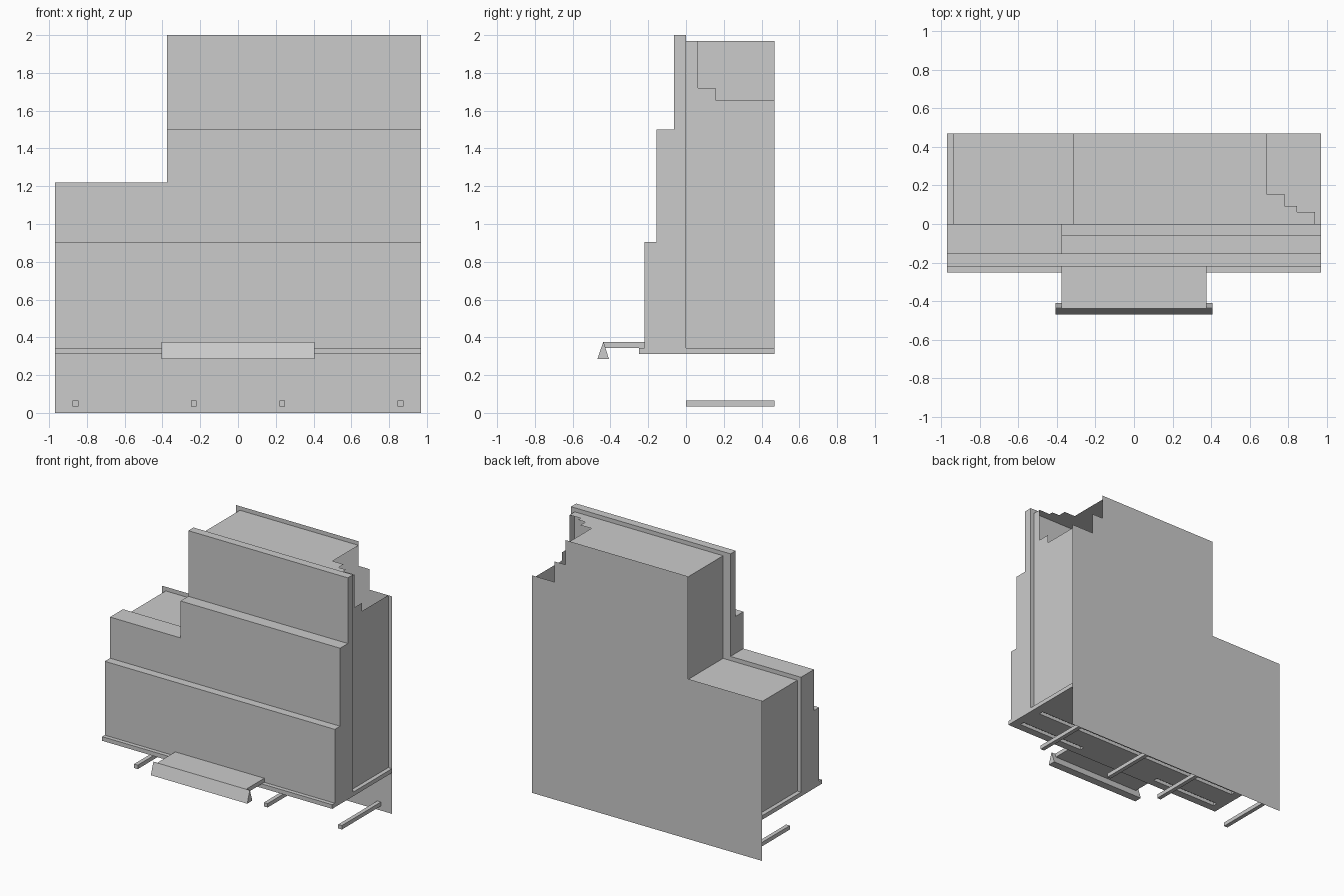
import bpy, bmesh
from mathutils import Vector

if "Cube" in bpy.data.objects:
    bpy.data.objects.remove(bpy.data.objects["Cube"])

AXES = {'x': lambda a, b, d: (d, a, b),
        'y': lambda a, b, d: (a, d, b),
        'z': lambda a, b, d: (a, b, d)}


def panel(name, axis, pts, d0, d1=None):
    """Flat outline at d0 on an axis; extruded to d1 when given."""
    bm = bmesh.new()
    f = bm.faces.new([bm.verts.new(AXES[axis](a, b, d0)) for a, b in pts])
    if d1 is not None:
        r = bmesh.ops.extrude_face_region(bm, geom=[f], use_keep_orig=True)
        shift = Vector(AXES[axis](0, 0, d1 - d0))
        bmesh.ops.translate(bm, vec=shift, verts=[
            v for v in r['geom'] if isinstance(v, bmesh.types.BMVert)])
        bmesh.ops.recalc_face_normals(bm, faces=bm.faces)
    me = bpy.data.meshes.new(name)
    bm.to_mesh(me)
    bm.free()
    ob = bpy.data.objects.new(name, me)
    bpy.context.collection.objects.link(ob)
    return ob


def box(name, x0, x1, y0, y1, z0, z1):
    return panel(name, 'z', [(x0, y0), (x1, y0), (x1, y1), (x0, y1)], z0, z1)


def boolean(ob, others, op):
    """Apply a boolean with each helper, then remove the helpers."""
    for o in others:
        m = ob.modifiers.new('bool', 'BOOLEAN')
        m.operation, m.solver, m.object = op, 'EXACT', o
    bpy.context.view_layer.update()
    dg = bpy.context.evaluated_depsgraph_get()
    me = bpy.data.meshes.new_from_object(ob.evaluated_get(dg))
    ob.modifiers.clear()
    ob.data = me
    for o in others:
        bpy.data.objects.remove(o)


W, B = 0.969, 0.469      # half width, back plane
FL = 0.344               # floor level


def l_shape(top):
    return [(-W, FL), (W, FL), (W, top), (-.375, top), (-.375, 1.219), (-W, 1.219)]


# Stepped front wall, three nested layers
front = panel('front_wall', 'y', l_shape(2.0), -.0625, 0)
boolean(front, [panel('middle_layer', 'y', l_shape(1.5), -.156, 0),
                box('lower_layer', -W, W, -.219, 0, FL, .906)], 'UNION')

# Base plate with slots underneath
base = box('base_plate', -W, W, -.25, B, .3125, FL)
slots = [box('slot', a, b, -.19, -.155, .29, .338) for a, b in ((-.906, -.344), (.344, .906))]
slots.append(box('slot', -.9, .9, .015, .05, .29, .338))
boolean(base, slots, 'DIFFERENCE')

# Back panel with a broken upper corner
panel('back_panel', 'y', [(-W, 0), (W, 0), (W, 1.656), (.781, 1.656), (.781, 1.8125),
                          (.6875, 1.8125), (.6875, 2.0), (-.344, 2.0),
                          (-.344, 1.219), (-W, 1.219)], B)

# Thin side walls, the right one broken
panel('right_wall', 'x', [(0, FL), (B, FL), (B, 1.656), (.156, 1.656), (.156, 1.719),
                          (.0625, 1.719), (.0625, 1.969), (0, 1.969)], .9375)
panel('lower_left_wall', 'x', [(0, FL), (0, 1.1875), (B, 1.1875), (B, FL)], -.9375)
panel('upper_left_wall', 'x', [(0, 1.1875), (0, 1.969), (B, 1.969), (B, 1.1875)], -.3125)

# Thin roofs, the upper one broken
panel('lower_roof', 'z', [(-.9375, 0), (-.3125, 0), (-.3125, B), (-.9375, B)], 1.1875)
panel('upper_roof', 'z', [(-.3125, 0), (.9375, 0), (.9375, .0625), (.844, .0625),
                          (.844, .094), (.781, .094), (.781, .156), (.6875, .156),
                          (.6875, B), (-.3125, B)], 1.969)

# Front shelf and its wedge lip
box('front_shelf', -.375, .375, -.4375, -.219, FL, .375)
panel('shelf_lip', 'x', [(-.469, .285), (-.408, .285), (-.436, .375), (-.4385, .375)], -.406, .406)

# Support rods below the base
for x in (-.86, -.234, .234, .86):
    box('support_rod', x - .0156, x + .0156, 0, B, .035, .065)
